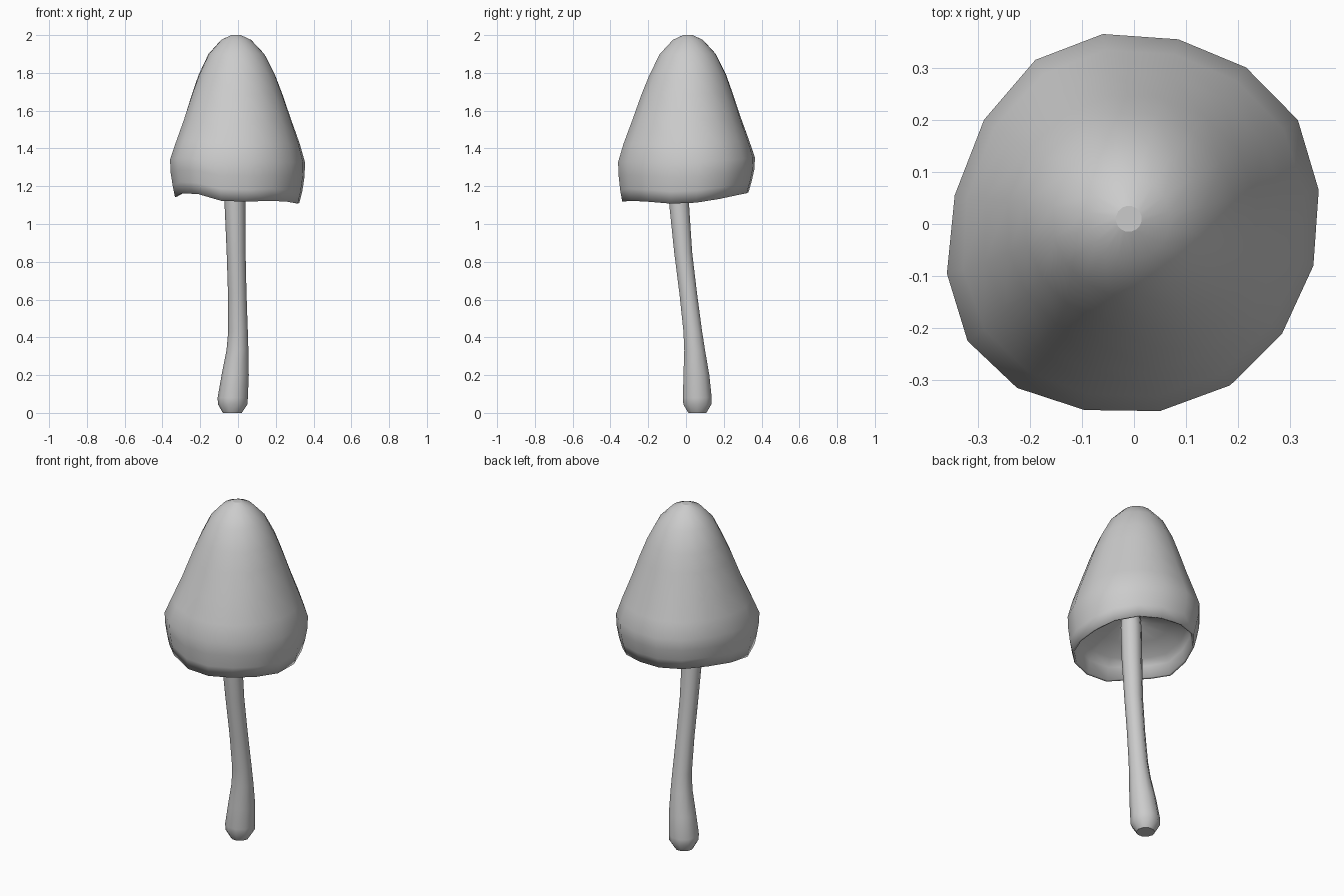
import bpy, bmesh, math

def loft(name, rings):
    """Skin a list of equally sized rings of points into one smooth object."""
    bm = bmesh.new()
    vs = [[bm.verts.new(p) for p in ring] for ring in rings]
    n = len(vs[0])
    for a, b in zip(vs, vs[1:]):
        for i in range(n):
            j = (i + 1) % n
            bm.faces.new((a[i], a[j], b[j], b[i])).smooth = True
    bm.faces.new(vs[0])
    bm.faces.new(vs[-1])
    bmesh.ops.recalc_face_normals(bm, faces=bm.faces)
    me = bpy.data.meshes.new(name)
    bm.to_mesh(me)
    bm.free()
    ob = bpy.data.objects.new(name, me)
    bpy.context.collection.objects.link(ob)
    return ob

# Uneven rim: angle, bulge radius and height offset of each of 16 sides
angles = [10.4, 32.4, 54.4, 76.5, 99.3, 121, 145.2, 170.9,
          194.8, 215.1, 234.5, 255.1, 277.9, 300.8, 323.6, 346.9]
bulge = [.361, .373, .37, .365, .37, .368, .351, .349,
         .372, .391, .387, .37, .363, .361, .354, .354]
lift = [-.02, .0, .02, .03, .035, .04, .04, .025,
        .01, .03, .025, -.01, -.015, -.01, -.015, -.025]

def cap_ring(cx, cy, r, z, k):
    """Ring of the cap, k blends from round (0) to uneven (1)."""
    pts = []
    for a, b, dz in zip(angles, bulge, lift):
        rad = r * (1 + min(1, k * 2) * (b / .363 - 1))
        t = math.radians(a)
        pts.append((cx + rad * math.cos(t), cy + rad * math.sin(t), z + dz * k))
    return pts

# Cap: outer bell, wavy rim, then shallow hollow underside
cap = [(-.01, .01, .025, 2.0, 0), (-.01, .01, .08, 1.975, 0),
       (-.008, .01, .15, 1.90, 0), (-.006, .01, .205, 1.79, 0),
       (-.004, .006, .243, 1.69, .1), (-.002, .003, .291, 1.55, .2),
       (0, 0, .334, 1.43, .35), (0, 0, .363, 1.335, .5),
       (0, 0, .36, 1.265, .7), (0, -.003, .349, 1.195, .9),
       (-.002, -.006, .335, 1.133, 1), (-.002, -.006, .323, 1.135, 1),
       (0, -.003, .314, 1.205, .8), (0, 0, .285, 1.245, .5),
       (0, 0, .2, 1.295, .2), (-.01, -.02, .1, 1.34, 0),
       (-.018, -.045, .04, 1.365, 0)]
loft("cap", [cap_ring(*c) for c in cap])

# Stem: gently bent, swollen towards the foot
stem = [(-.03, .06, .05, 0), (-.028, .06, .078, .045), (-.028, .06, .08, .08),
        (-.015, .055, .072, .2), (-.003, .046, .058, .33),
        (0, .036, .052, .43), (-.004, .012, .049, .63),
        (-.01, -.015, .05, .85), (-.016, -.036, .055, 1.1),
        (-.02, -.047, .056, 1.3), (-.02, -.05, .05, 1.38)]
loft("stem", [[(x + r * math.cos(math.tau * i / 10),
                y + r * math.sin(math.tau * i / 10), z) for i in range(10)]
              for x, y, r, z in stem])
